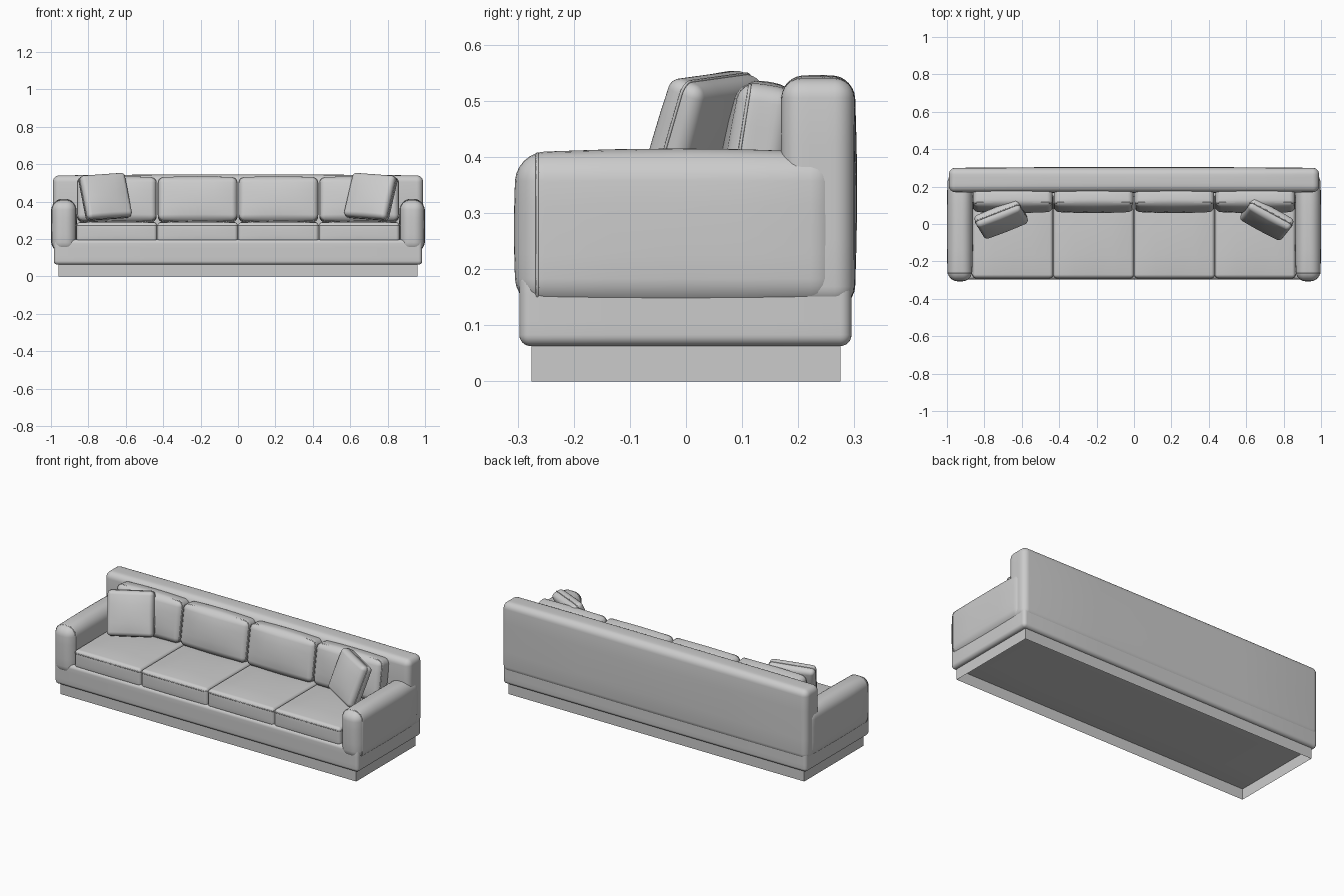
import bpy, bmesh, math
from mathutils import Vector, Matrix, Euler

if "Cube" in bpy.data.objects:
    bpy.data.objects.remove(bpy.data.objects["Cube"])


def finish(name, bm, matrix):
    me = bpy.data.meshes.new(name)
    bm.to_mesh(me)
    bm.free()
    ob = bpy.data.objects.new(name, me)
    bpy.context.collection.objects.link(ob)
    ob.matrix_world = matrix
    for p in me.polygons:
        p.use_smooth = True
    return ob


def placed(centre, rot=(0, 0, 0)):
    """Turn by lean (x) and roll (y) first, then by heading (z)."""
    rx, ry, rz = (math.radians(a) for a in rot)
    turn = Matrix.Rotation(rz, 4, 'Z') @ Matrix.Rotation(rx, 4, 'X') @ Matrix.Rotation(ry, 4, 'Y')
    return Matrix.Translation(centre) @ turn


def soft_box(name, centre, size, r, puff=(0, 0, 0), rot=(0, 0, 0), seam=None):
    """Rounded box whose faces bulge by puff; seam=(axis, offset) adds piping."""
    h = [s / 2 for s in size]
    bm = bmesh.new()
    bmesh.ops.create_cube(bm, size=2)
    bmesh.ops.subdivide_edges(bm, edges=bm.edges[:], cuts=9, use_grid_fill=True)
    for v in bm.verts:
        core, p = Vector(), Vector()
        for k in range(3):
            t, sign = abs(v.co[k]), math.copysign(1, v.co[k])
            inner = h[k] - r
            if t > 0.399:
                core[k] = sign * inner
                p[k] = sign * (inner + r * math.tan((t - 0.4) / 0.6 * math.pi / 4))
            else:
                core[k] = p[k] = sign * inner * t / 0.4
        d = p - core
        p = core + d.normalized() * r
        u = [min(1, abs(p[k]) / h[k]) for k in range(3)]
        for k in range(3):
            i, j = (k + 1) % 3, (k + 2) % 3
            p[k] += puff[k] * p[k] / h[k] * (1 - u[i] ** 2) * (1 - u[j] ** 2)
        v.co = p
    m = placed(centre, rot)
    finish(name, bm, m)
    if seam:
        piping(name + "_piping", h, r, seam, m)


def piping(name, h, r, seam, matrix):
    """Thin cord following the box outline at the given offset."""
    k, off = seam
    i, j = (k + 1) % 3, (k + 2) % 3
    d = max(0, abs(off) - (h[k] - r))
    rr = math.sqrt(max(0, r * r - d * d))
    cu = bpy.data.curves.new(name, 'CURVE')
    cu.dimensions = '3D'
    cu.bevel_depth = 0.003
    cu.bevel_resolution = 1
    sp = cu.splines.new('POLY')
    sp.points.add(23)
    for n in range(24):
        corner, step = divmod(n, 6)
        a = math.pi / 2 * (corner + step / 5)
        sx, sy = ((1, 1), (-1, 1), (-1, -1), (1, -1))[corner]
        co = [0, 0, 0, 1]
        co[k] = off
        co[i] = sx * (h[i] - r) + rr * math.cos(a)
        co[j] = sy * (h[j] - r) + rr * math.sin(a)
        sp.points[n].co = co
    sp.use_cyclic_u = True
    ob = bpy.data.objects.new(name, cu)
    bpy.context.collection.objects.link(ob)
    ob.matrix_world = matrix


# Plinth: thin skirt, open underneath
bm = bmesh.new()
bmesh.ops.create_cube(bm, size=1)
bmesh.ops.scale(bm, vec=(1.92, 0.55, 0.068), verts=bm.verts)
bm.faces.ensure_lookup_table()
bottom = [f for f in bm.faces if f.normal.z < -0.5]
bmesh.ops.delete(bm, geom=bottom, context='FACES_ONLY')
plinth = finish("plinth", bm, placed((0, 0, 0.034)))
for p in plinth.data.polygons:
    p.use_smooth = False

# Base and back rest
soft_box("base", (0, -0.001, 0.13), (1.97, 0.592, 0.134), 0.02)
soft_box("back_rest", (0, 0.235, 0.337), (1.98, 0.13, 0.406), 0.035, (0, 0.005, 0.006))

# Arms
for side, s in (("left", -1), ("right", 1)):
    soft_box(side + "_arm", (s * 0.931, -0.015, 0.27), (0.13, 0.575, 0.274), 0.05,
             (0.005, 0.004, 0.008), seam=(1, -0.25))

# Seat and back cushions
for n in range(4):
    x = -0.648 + 0.432 * n
    soft_box(f"seat_cushion_{n + 1}", (x, -0.065, 0.236), (0.43, 0.446, 0.106), 0.018,
             (0, 0.003, 0.01), seam=(2, 0.036))
    soft_box(f"back_cushion_{n + 1}", (x, 0.128, 0.41), (0.426, 0.1, 0.235), 0.03,
             (0, 0.015, 0.008), rot=(-9, 0, 0), seam=(1, -0.032))

# Throw pillows
soft_box("left_pillow", (-0.71, 0.024, 0.426), (0.255, 0.07, 0.245), 0.022,
         (0, 0.014, 0), rot=(-20, -4, 20), seam=(1, 0))
soft_box("right_pillow", (0.71, 0.024, 0.426), (0.255, 0.07, 0.245), 0.022,
         (0, 0.014, 0), rot=(-20, 4, -27), seam=(1, 0))
